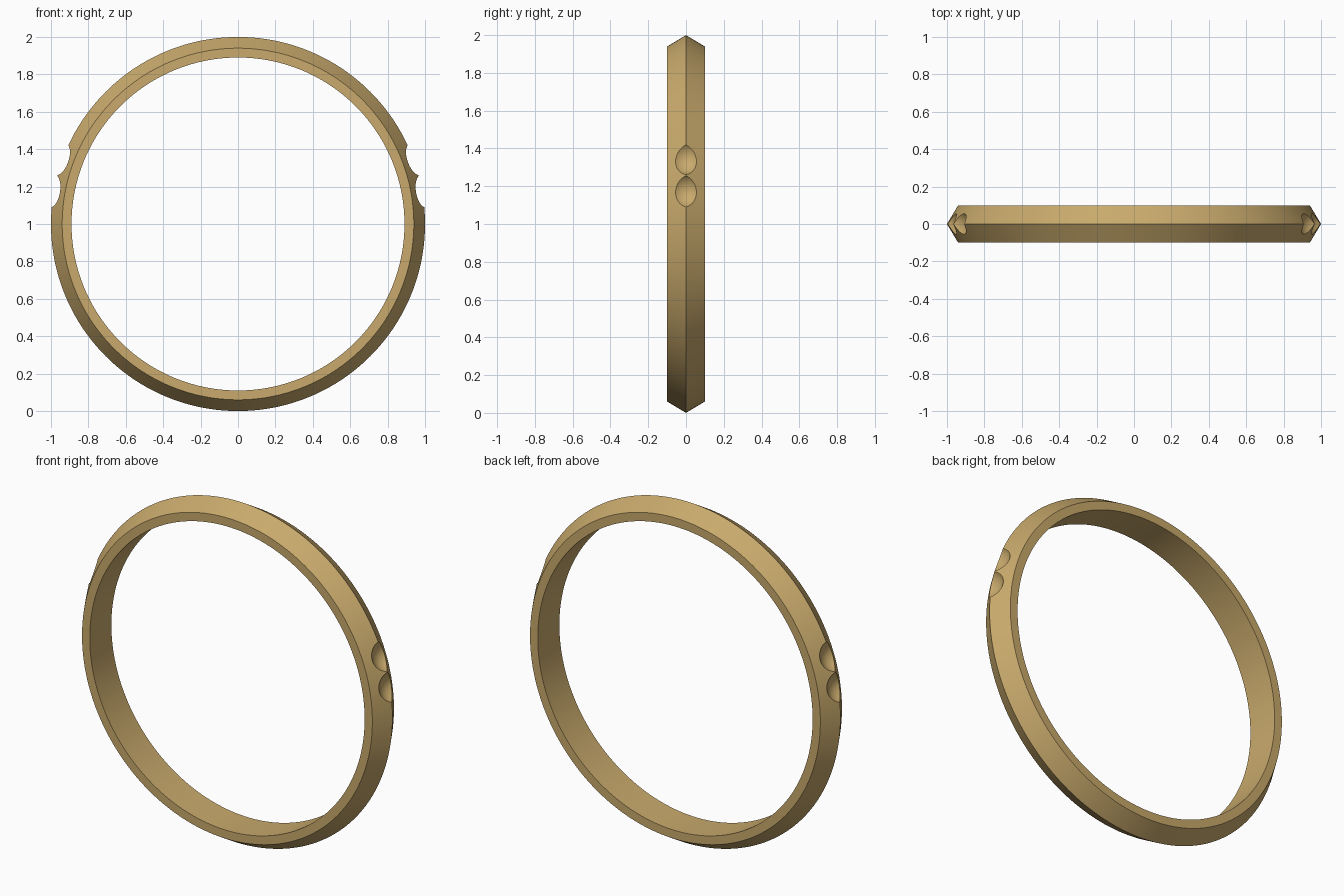
import bpy, bmesh, math

if "Cube" in bpy.data.objects:
    bpy.data.objects.remove(bpy.data.objects["Cube"])

SEGMENTS = 256
# Band cross-section: (radius, y), with a ridge around the outside
PROFILE = [(0.89, -0.1), (0.94, -0.1), (1.0, 0.0), (0.94, 0.1), (0.89, 0.1)]

# Ring band: profile revolved about the y axis
bm = bmesh.new()
loops = []
for i in range(SEGMENTS):
    a = 2 * math.pi * i / SEGMENTS
    loops.append([bm.verts.new((r * math.cos(a), y, 1 + r * math.sin(a))) for r, y in PROFILE])
n = len(PROFILE)
for i in range(SEGMENTS):
    p, q = loops[i], loops[(i + 1) % SEGMENTS]
    for j in range(n):
        k = (j + 1) % n
        bm.faces.new((p[j], p[k], q[k], q[j]))
bmesh.ops.recalc_face_normals(bm, faces=bm.faces)
mesh = bpy.data.meshes.new("ring_band")
bm.to_mesh(mesh)
bm.free()
ring = bpy.data.objects.new("ring_band", mesh)
bpy.context.collection.objects.link(ring)

# Round scoops: two on each side, cut into the ridge
for side in (-1, 1):
    for deg in (10, 20):
        a = math.radians(deg)
        bpy.ops.mesh.primitive_uv_sphere_add(
            segments=48, ring_count=24, radius=0.1,
            location=(side * 1.05 * math.cos(a), 0, 1 + 1.05 * math.sin(a)),
            rotation=(0, side * (math.pi / 2 - a), 0))
        cutter = bpy.context.object
        cutter.name = "scoop_cutter"
        cutter.hide_render = True
        bpy.context.view_layer.objects.active = ring
        mod = ring.modifiers.new("scoop", 'BOOLEAN')
        mod.operation = 'DIFFERENCE'
        mod.solver = 'EXACT'
        mod.object = cutter
        bpy.ops.object.modifier_apply(modifier=mod.name)
        bpy.data.objects.remove(cutter)

# Brass finish
brass = bpy.data.materials.new("brass")
brass.diffuse_color = (0.58, 0.40, 0.15, 1)
brass.use_nodes = True
brass.node_tree.nodes["Principled BSDF"].inputs["Base Color"].default_value = brass.diffuse_color
ring.data.materials.clear()
ring.data.materials.append(brass)

# Smooth shading with crisp ridges
bpy.ops.object.select_all(action='DESELECT')
ring.select_set(True)
bpy.context.view_layer.objects.active = ring
bpy.ops.object.shade_smooth_by_angle(angle=math.radians(25))
